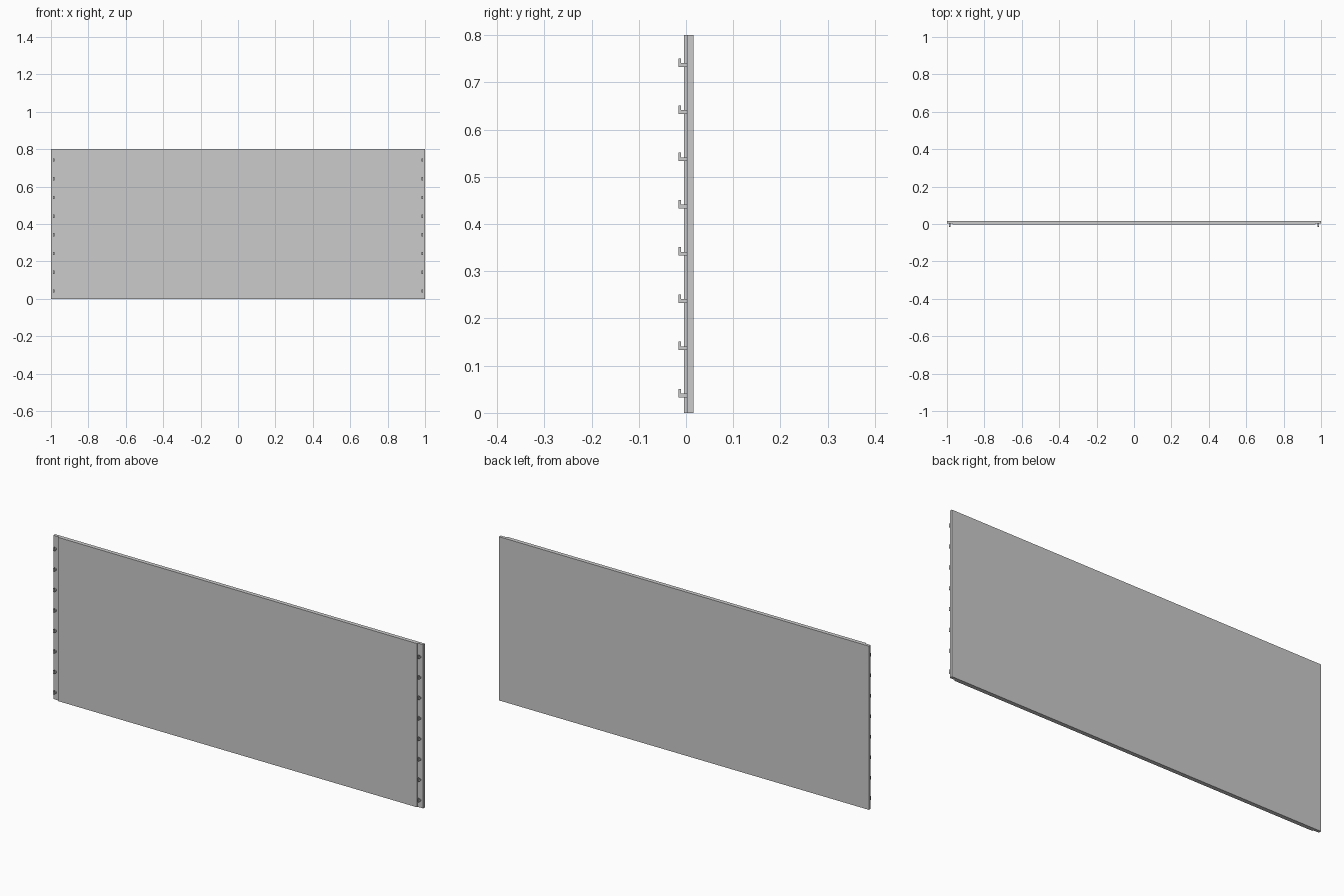
import bpy, bmesh

if "Cube" in bpy.data.objects:
    bpy.data.objects.remove(bpy.data.objects["Cube"])

def extrude_profile(name, profile, axis, start, end, offsets=((0, 0, 0),)):
    """Extrude a closed 2D profile along x or z, once per offset."""
    bm = bmesh.new()
    for ox, oy, oz in offsets:
        rings = []
        for t in (start, end):
            ring = []
            for a, b in profile:
                co = (a + ox, b + oy, t + oz) if axis == 'z' else (t + ox, a + oy, b + oz)
                ring.append(bm.verts.new(co))
            rings.append(ring)
        n = len(profile)
        bm.faces.new(rings[0][::-1])
        bm.faces.new(rings[1])
        for i in range(n):
            j = (i + 1) % n
            bm.faces.new((rings[0][i], rings[0][j], rings[1][j], rings[1][i]))
    bmesh.ops.recalc_face_normals(bm, faces=bm.faces[:])
    mesh = bpy.data.meshes.new(name)
    bm.to_mesh(mesh)
    bm.free()
    obj = bpy.data.objects.new(name, mesh)
    bpy.context.collection.objects.link(obj)
    return obj

FRONT, FLANGE, BACK = -0.004, 0.002, 0.016
STEP = 0.97

# Back panel: raised front face with recessed flanges at both ends
panel = [(-1, BACK), (-1, FLANGE), (-STEP, FLANGE), (-STEP, FRONT),
         (STEP, FRONT), (STEP, FLANGE), (1, FLANGE), (1, BACK)]
extrude_profile("back_panel", panel, 'z', 0, 0.8)

# L-shaped mounting hooks, eight on each flange, tips pointing up
hook = [(FLANGE, 0.0), (-0.016, 0.0), (-0.016, 0.018), (-0.011, 0.018),
        (-0.011, 0.008), (FLANGE, 0.008)]
for side, x in (("left", -0.985), ("right", 0.985)):
    rows = [(x, 0, 0.033 + 0.1 * i) for i in range(8)]
    extrude_profile(side + "_hooks", hook, 'x', -0.003, 0.003, rows)
